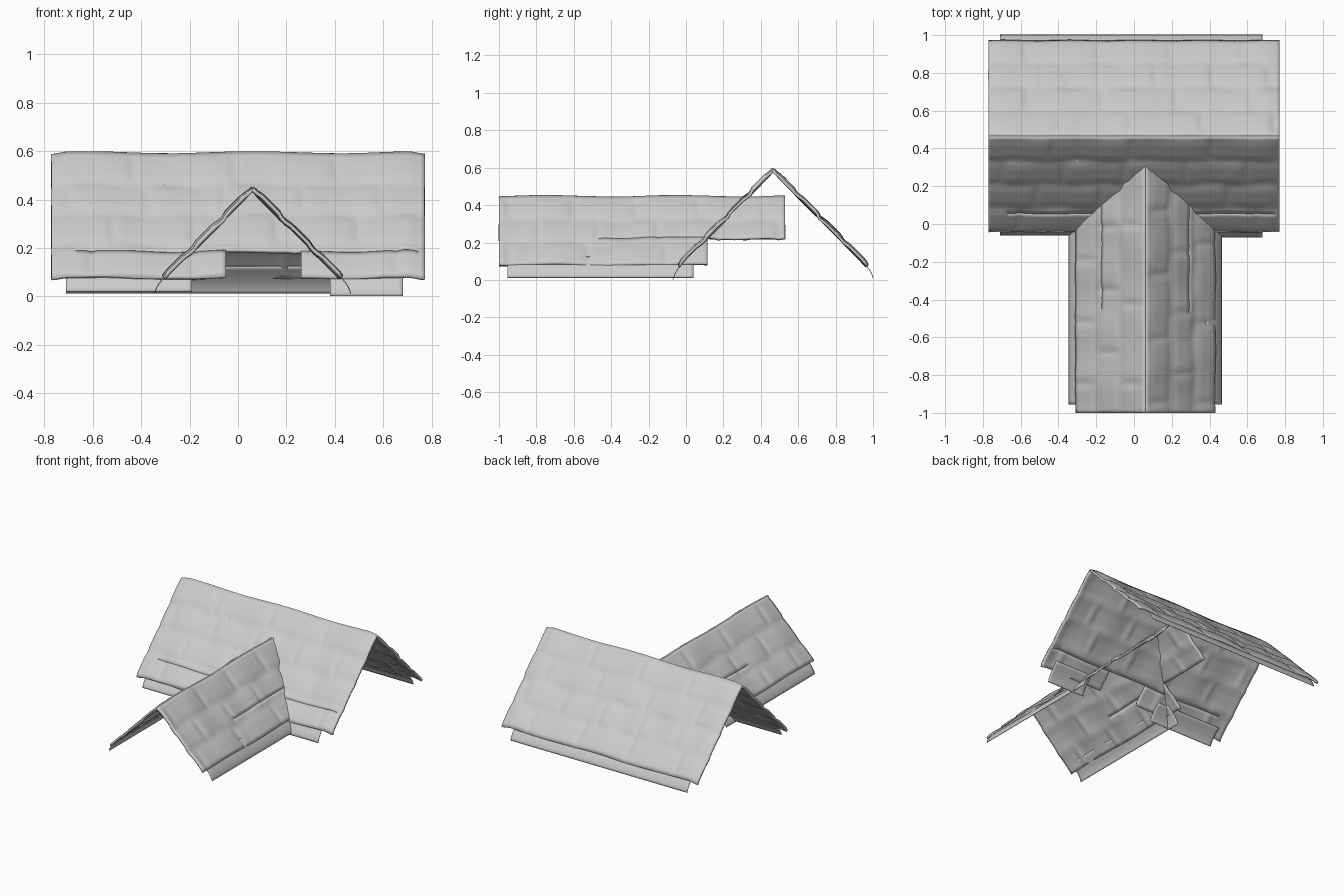
import bpy, bmesh, math
from mathutils import Vector

if "Cube" in bpy.data.objects:
    bpy.data.objects.remove(bpy.data.objects["Cube"])

# one plain stone-grey colour
grey = bpy.data.materials.new("weathered_grey")
grey.diffuse_color = (0.6, 0.6, 0.6, 1)
grey.use_nodes = True
grey.node_tree.nodes["Principled BSDF"].inputs["Base Color"].default_value = grey.diffuse_color


def smooth(t):
    t = max(0.0, min(1.0, t))
    return t * t * (3 - 2 * t)


def shingle(u, d, seed):
    """Soft pillow relief of wide staggered shingles."""
    course = math.floor(d / 0.125)
    v = d - course * 0.125
    width = 0.36 + 0.06 * math.sin(course * 2.1 + seed)
    s = (u + 0.77 + (course % 2) * 0.17 + 0.05 * seed) / width
    edge_u = min(s % 1, 1 - s % 1) * width
    side = smooth(edge_u / 0.03)
    top, low = smooth(v / 0.04), smooth((0.125 - v) / 0.018)
    tilt = 0.003 * math.sin(7 * s + 3 * course + seed)
    return 0.008 * side * top * low + tilt - 0.004


def build(name, patches, place, thick, step=0.018):
    """Joins rectangular patches (u0, u1, d0, d1) laid out by place(u, d)."""
    bm = bmesh.new()
    for u0, u1, d0, d1 in patches:
        nu, nd = (max(1, round((b - a) / step)) for a, b in ((u0, u1), (d0, d1)))
        rows = [[bm.verts.new(place(u0 + (u1 - u0) * i / nu, d0 + (d1 - d0) * j / nd))
                 for i in range(nu + 1)] for j in range(nd + 1)]
        for j in range(nd):
            for i in range(nu):
                bm.faces.new((rows[j][i], rows[j + 1][i], rows[j + 1][i + 1], rows[j][i + 1]))
    bmesh.ops.remove_doubles(bm, verts=bm.verts, dist=0.0005)
    bmesh.ops.recalc_face_normals(bm, faces=bm.faces)
    if sum(f.normal.z for f in bm.faces) < 0:
        bmesh.ops.reverse_faces(bm, faces=bm.faces)
    me = bpy.data.meshes.new(name)
    bm.to_mesh(me)
    bm.free()
    me.materials.append(grey)
    ob = bpy.data.objects.new(name, me)
    bpy.context.collection.objects.link(ob)
    sol = ob.modifiers.new("thickness", 'SOLIDIFY')
    sol.thickness, sol.offset = thick, 0
    bpy.ops.object.select_all(action='DESELECT')
    ob.select_set(True)
    bpy.context.view_layer.objects.active = ob
    bpy.ops.object.shade_smooth_by_angle(angle=math.radians(35))


def main_slope(side, seed):
    """Slope of the long roof; side -1 faces front, +1 faces back."""
    def place(u, d):
        end = 1 - smooth((0.77 - abs(u)) / 0.07)
        h = shingle(u, d, seed) * smooth(d / 0.03)
        ridge = 0.59 + 0.004 * math.sin(9 * u + 1) - 0.009 * end
        return Vector((u, 0.465 + side * (d + 0.7 * h), ridge - d * 1.01 + 0.7 * h))
    return place


def wing_slope(side, seed):
    """Slope of the front wing; side -1 faces left, +1 faces right."""
    def place(u, d):
        h = shingle(u, d, seed) * smooth(d / 0.03)
        ridge = 0.445 + 0.004 * math.sin(9 * u + 2)
        return Vector((0.06 + side * (d + 0.7 * h), u, ridge - d + 0.7 * h))
    return place


def skirt(ridge, side, reach, drop, along_x):
    """Thin under-sheet at the eaves that curls down."""
    def place(u, t):
        k = t / 0.14
        out = ridge + side * (reach - 0.085 + 0.085 * math.sin(k * math.pi / 2 * 0.85) / 0.972)
        z = 0.125 + (drop - 0.125) * k
        return Vector((u, out, z) if along_x else (out, u, z))
    return place


# long roof: back is whole, front is notched where the wing opens into it
build("main_roof_back", [(-0.77, 0.77, 0, 0.505)], main_slope(1, 0.4), 0.014)
build("main_roof_front",
      [(-0.77, 0.77, 0, 0.405), (-0.77, -0.05, 0.405, 0.505), (0.26, 0.77, 0.405, 0.505)],
      main_slope(-1, 1.7), 0.014)

# eaves sheets of the long roof
build("back_eave", [(-0.71, 0.68, 0, 0.14)], skirt(0.465, 1, 0.535, 0.012, True), 0.004)
build("front_eave_left", [(-0.71, -0.19, 0, 0.14)], skirt(0.465, -1, 0.525, 0.02, True), 0.004)
build("front_eave_right", [(0.38, 0.68, 0, 0.14)], skirt(0.465, -1, 0.535, 0.002, True), 0.004)

# front wing: two slopes stepping back under the long roof, plus eaves sheets
for side, label in ((-1, "left"), (1, "right")):
    build("wing_roof_" + label,
          [(-1.0, 0.53, 0, 0.225), (-1.0, 0.115, 0.225, 0.365)],
          wing_slope(side, 2.5 + side), 0.014)
    build("wing_eave_" + label, [(-0.955, 0.04, 0, 0.14)],
          skirt(0.06, side, 0.405, 0.012, False), 0.004)
